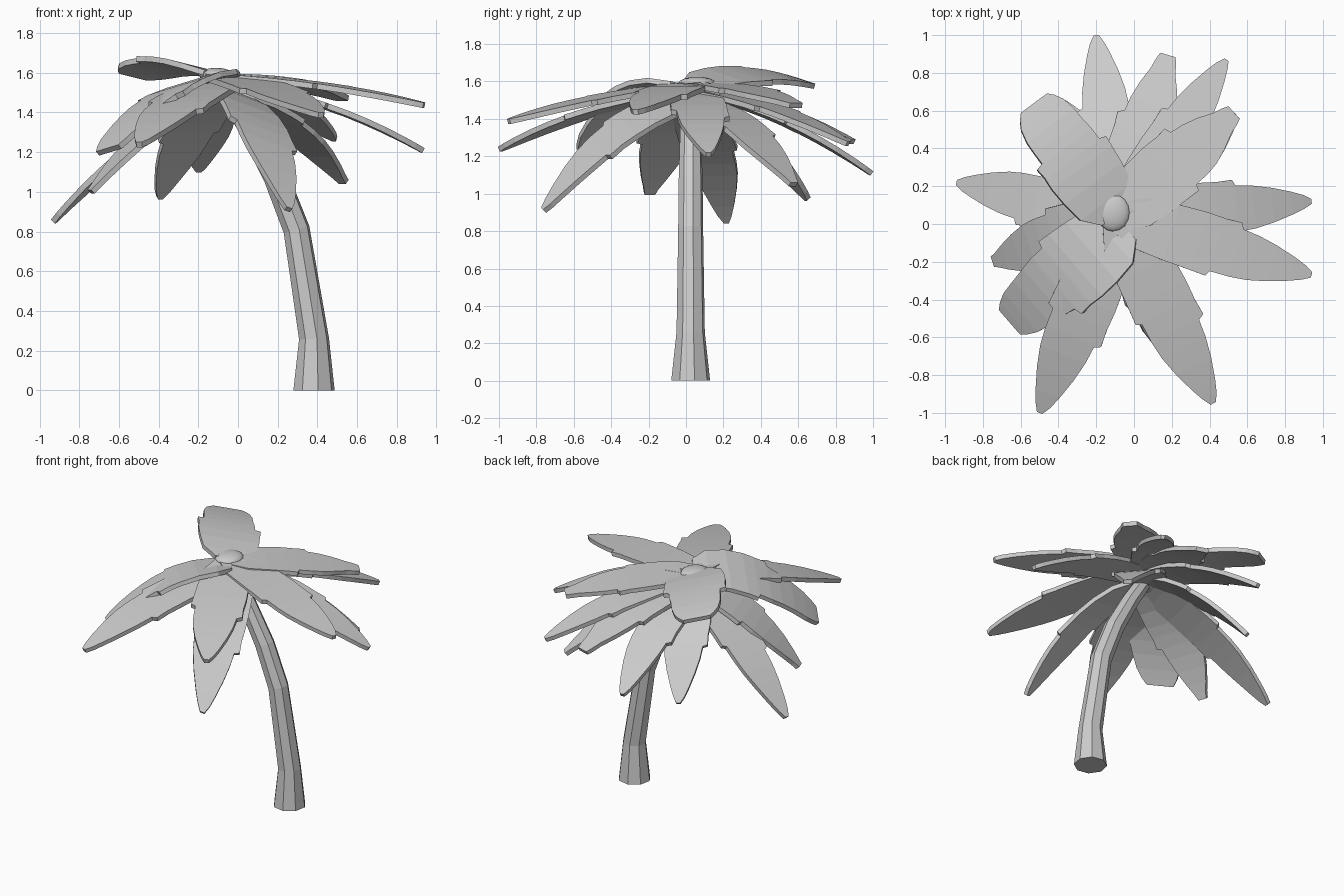
import bpy, bmesh, math
from mathutils import Vector

if "Cube" in bpy.data.objects:
    bpy.data.objects.remove(bpy.data.objects["Cube"])


def make_object(name, bm):
    bmesh.ops.recalc_face_normals(bm, faces=bm.faces)
    mesh = bpy.data.meshes.new(name)
    bm.to_mesh(mesh)
    bm.free()
    ob = bpy.data.objects.new(name, mesh)
    bpy.context.collection.objects.link(ob)
    return ob


def trunk():
    # x, z, radius, ring tilt
    path = [(.383, 0, .106, 0), (.383, .26, .077, -.05), (.295, .81, .068, -.27),
            (.19, 1.08, .065, -.42), (.06, 1.32, .058, -.55), (-.08, 1.54, .05, -.6)]
    bm = bmesh.new()
    rings = []
    for x, z, r, tilt in path:
        ring = []
        for i in range(8):
            a = math.tau * (i + .25) / 8
            u = r * math.cos(a)
            ring.append(bm.verts.new((x + u * math.cos(tilt), .025 + r * math.sin(a),
                                      z - u * math.sin(tilt))))
        rings.append(ring)
    for lo, hi in zip(rings, rings[1:]):
        for i in range(8):
            j = (i + 1) % 8
            bm.faces.new((lo[i], lo[j], hi[j], hi[i]))
    bm.faces.new(rings[0])
    bm.faces.new(rings[-1])
    make_object("trunk", bm)


# Blade outline: distance along, left and right half width (notched edges)
OUTLINE = [(0, .5, .5), (.12, .88, .85), (.28, .97, .95), (.42, 1, 1), (.5, .98, 1.03),
           (.515, .97, .85), (.6, 1, .84), (.615, .8, .84), (.7, .74, .78),
           (.8, .6, .62), (.9, .4, .4), (.96, .25, .24), (1, .09, .09)]


def frond(name, base, tip, width, bulge, blunt=0, roll=0):
    p0, p2 = Vector(base), Vector(tip)
    p1 = p0.lerp(p2, .5) + Vector((0, 0, bulge))
    flat = Vector((p2.x - p0.x, p2.y - p0.y, 0)).normalized()
    side = Vector((-flat.y, flat.x, roll)).normalized()
    bm = bmesh.new()
    rows = []
    for t, l, r in OUTLINE:
        c = p0 * (1 - t) ** 2 + p1 * 2 * t * (1 - t) + p2 * t * t
        if t > .65:
            end = blunt * (1 - .45 * ((t - .65) / .35) ** 4)
            l, r = max(l, end), max(r, end)
        rows.append([bm.verts.new(c + side * width * k) for k in (l, 0, -r)])
    for a, b in zip(rows, rows[1:]):
        for i in range(2):
            bm.faces.new((a[i], b[i], b[i + 1], a[i + 1]))
    ob = make_object(name, bm)
    if ob.data.polygons[0].normal.z < 0:
        ob.data.flip_normals()
    mod = ob.modifiers.new("thickness", 'SOLIDIFY')
    mod.thickness = .028
    mod.offset = -1


trunk()

# Fronds: base, tip, half width, upward bulge, blunt end, roll
HI, MID, LO = (-.09, .04, 1.595), (-.08, .03, 1.56), (-.08, .03, 1.51)
fronds = [
    (MID, (-.2, 1.0, 1.12), .15, .12),
    (MID, (.18, .895, 1.29), .17, .09, .45),
    (MID, (.49, .87, 1.28), .14, .10),
    (HI, (.53, .59, 1.485), .18, .05, .45),
    (LO, (.54, .58, 1.06), .16, .16, .3),
    (MID, (.94, .12, 1.22), .15, .12),
    (HI, (.94, -.27, 1.45), .16, .05),
    (HI, (.42, -.95, 1.40), .17, .05),
    ((-.02, .0, 1.51), (.26, -.77, .92), .17, .22, 0, -.35),
    (MID, (-.5, -1.0, 1.25), .17, .10),
    ((-.06, .0, 1.58), (-.66, -.52, 1.22), .22, .21, .72, .2),
    (LO, (-.75, -.2, 1.01), .17, .17, .3),
    (LO, (-.94, .22, .86), .15, .14),
    ((-.09, .05, 1.595), (-.53, .64, 1.605), .20, .09, .8, .2),
    (LO, (-.4, .66, .98), .15, .16),
]
for i, f in enumerate(fronds):
    frond(f"frond_{i + 1:02d}", *f)

# Crown bud on top and a smaller one underneath
for name, loc, size in (("crown_bud", (-.11, .06, 1.59), (.088, .1, .035)),
                        ("under_bud", (-.1, .03, 1.5), (.08, .08, .04))):
    bpy.ops.mesh.primitive_uv_sphere_add(segments=16, ring_count=8, radius=1, location=loc)
    bud = bpy.context.object
    bud.name = name
    bud.scale = size
    bpy.ops.object.shade_smooth_by_angle()
